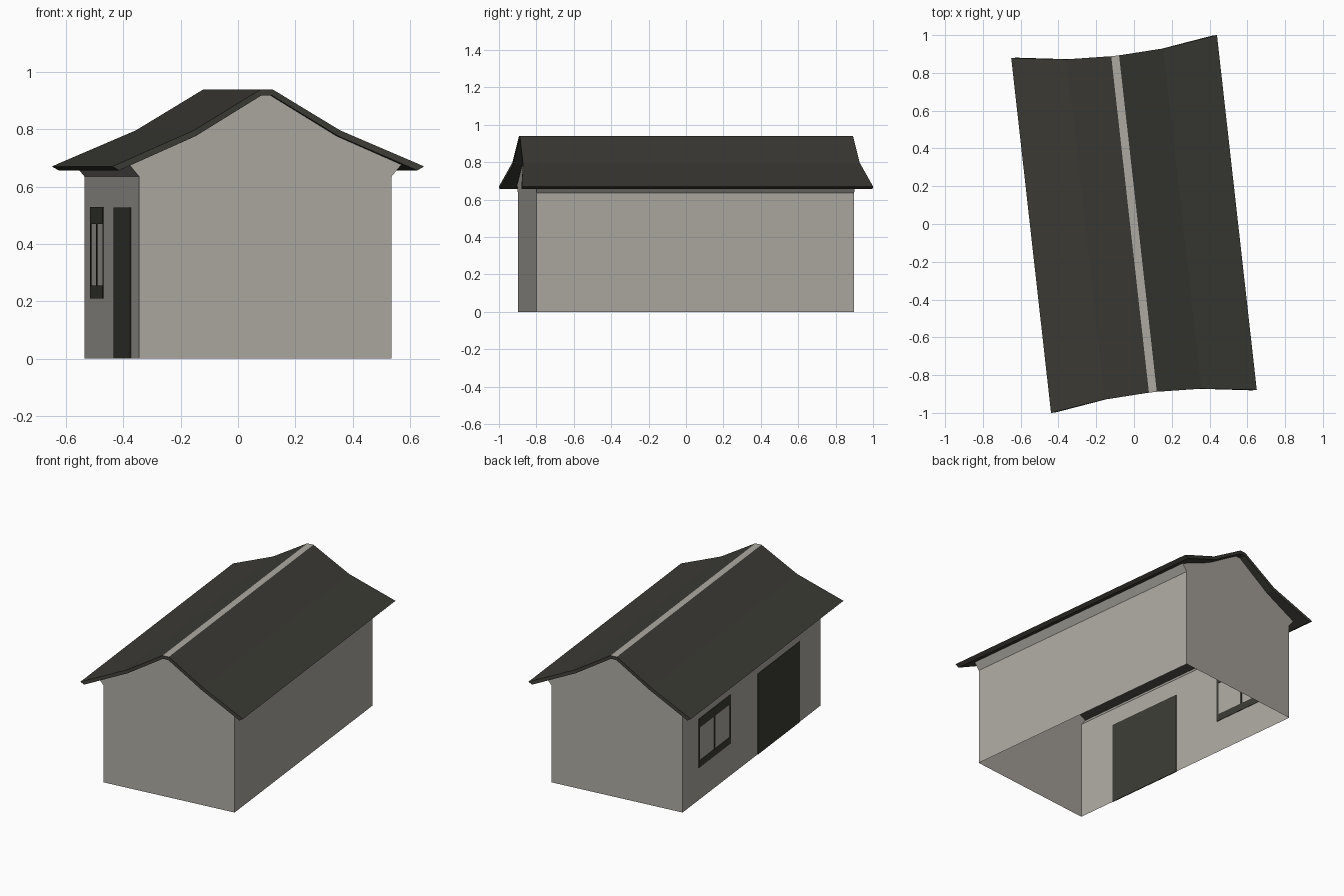
import bpy, bmesh, math
from mathutils import Matrix

if "Cube" in bpy.data.objects:
    bpy.data.objects.remove(bpy.data.objects["Cube"])

TURN = Matrix.Rotation(math.radians(6.4), 4, 'Z')


def material(name, rgb):
    m = bpy.data.materials.new(name)
    m.diffuse_color = (*rgb, 1)
    m.use_nodes = True
    m.node_tree.nodes["Principled BSDF"].inputs["Base Color"].default_value = m.diffuse_color
    return m


PLASTER = material("warm grey plaster", (0.42, 0.40, 0.36))
DARK = material("dark charcoal", (0.045, 0.044, 0.036))


def finish(bm, name, mats):
    """Turn the mesh to the building's angle and store it."""
    bmesh.ops.recalc_face_normals(bm, faces=bm.faces)
    bm.transform(TURN)
    me = bpy.data.meshes.new(name)
    bm.to_mesh(me)
    bm.free()
    for m in mats:
        me.materials.append(m)
    ob = bpy.data.objects.new(name, me)
    bpy.context.collection.objects.link(ob)
    return ob


def mirrored(half):
    """Right half profile (ridge to eave) -> full profile, left to right."""
    return [(-x, z) for x, z in reversed(half)] + half


# Walls: open-bottomed shell with flared eaves and gable ends
half = [(0.02, 0.921), (0.255, 0.775), (0.478, 0.677), (0.443, 0.635), (0.443, 0)]
outline = mirrored(half)
bm = bmesh.new()
ends = [[bm.verts.new((x, y, z)) for x, z in outline] for y in (-0.855, 0.855)]
for e in ends:
    bm.faces.new(e)
n = len(outline)
for i in (0, 1, n - 3, n - 2):          # wall and flare on each side
    bm.faces.new((ends[0][i], ends[0][i + 1], ends[1][i + 1], ends[1][i]))
finish(bm, "walls", [PLASTER])

# Roof: bent slab, longer at the eaves, with a pale flat ridge strip
top = mirrored([(0.021, 0.94), (0.257, 0.797), (0.548, 0.671)])
under = mirrored([(0.018, 0.919), (0.25, 0.777), (0.524, 0.657)])
reach = mirrored([(0, 0.896), (0, 0.906), (0, 0.945)])
bm = bmesh.new()


def row(profile, side):
    return [bm.verts.new((x, side * r[1], z)) for (x, z), r in zip(profile, reach)]


tf, tb, uf, ub = row(top, -1), row(top, 1), row(under, -1), row(under, 1)
for i in range(5):
    j = i + 1
    strip = bm.faces.new((tf[i], tf[j], tb[j], tb[i]))
    strip.material_index = 1 if i == 2 else 0
    bm.faces.new((uf[i], ub[i], ub[j], uf[j]))
    bm.faces.new((tf[i], uf[i], uf[j], tf[j]))
    bm.faces.new((tb[i], tb[j], ub[j], ub[i]))
for i in (0, 5):
    bm.faces.new((tf[i], tb[i], ub[i], uf[i]))
finish(bm, "roof", [DARK, PLASTER])


# Thin plates set through the left wall, visible inside and out
def plates(name, rects):
    bm = bmesh.new()
    for y0, y1, z0, z1 in rects:
        m = Matrix.Translation((-0.443, (y0 + y1) / 2, (z0 + z1) / 2))
        m = m @ Matrix.Diagonal((0.006, y1 - y0, z1 - z0, 1))
        bmesh.ops.create_cube(bm, size=1, matrix=m)
    finish(bm, name, [DARK])


plates("door", [(-0.595, -0.073, 0, 0.527)])
plates("window_frame", [
    (0.26, 0.657, 0.47, 0.53),      # head
    (0.26, 0.657, 0.21, 0.255),     # sill
    (0.26, 0.275, 0.255, 0.47),     # jambs
    (0.642, 0.657, 0.255, 0.47),
    (0.452, 0.466, 0.255, 0.47),    # mullion
])
